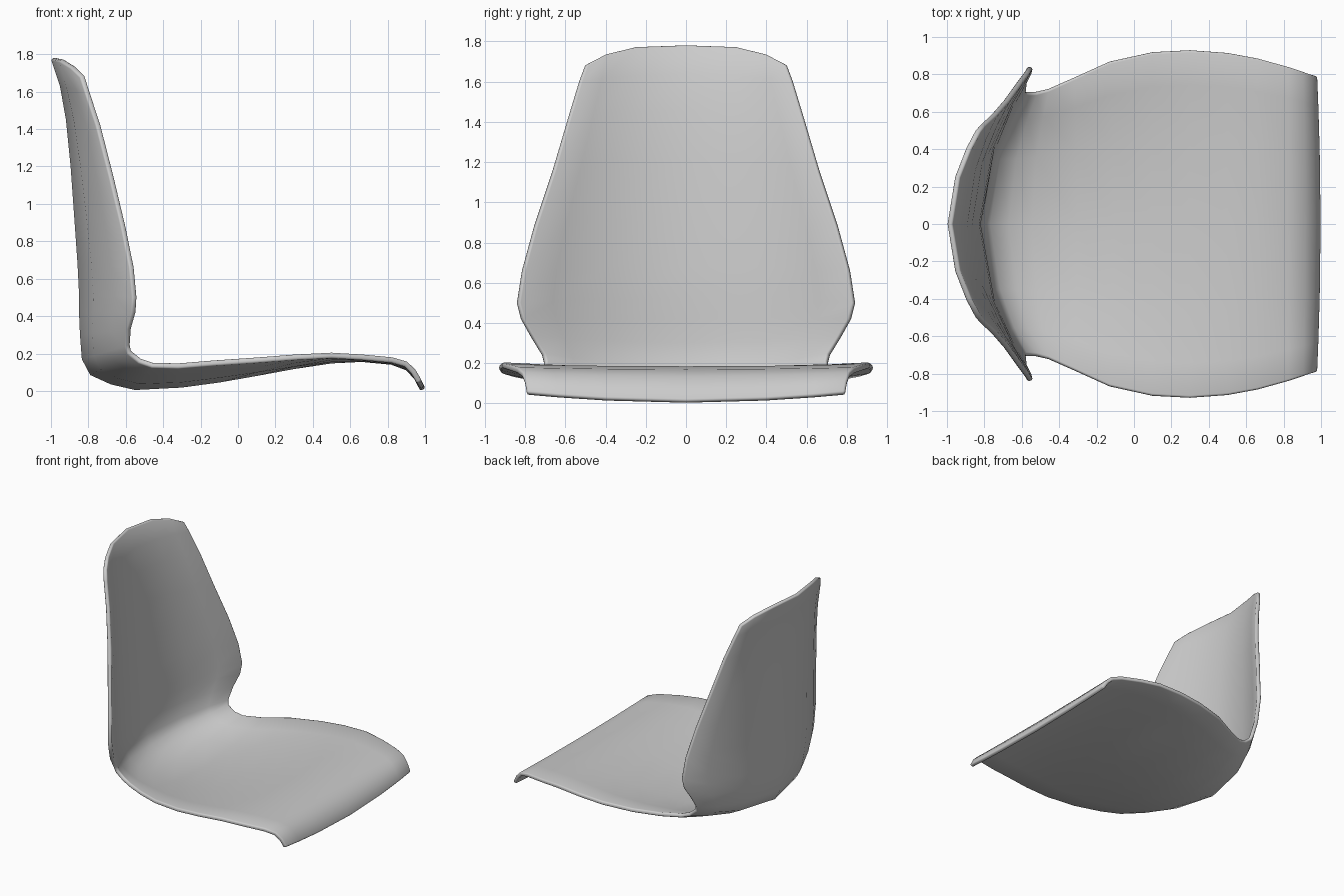
import bpy

# Stations from front lip to top of back:
# centre x, centre z, edge x, edge z, half width
STATIONS = [
    (.975, .00, .957, .04, .79),
    (.945, .06, .925, .095, .80),
    (.90, .11, .89, .13, .815),
    (.82, .14, .82, .15, .84),
    (.66, .155, .66, .165, .885),
    (.50, .147, .50, .175, .915),
    (.30, .117, .30, .165, .93),
    (.10, .08, .10, .15, .92),
    (-.10, .045, -.13, .135, .87),
    (-.30, .018, -.32, .12, .785),
    (-.55, .005, -.46, .125, .725),
    (-.68, .035, -.53, .15, .71),
    (-.79, .085, -.59, .20, .71),
    (-.835, .17, -.60, .24, .72),
    (-.845, .30, -.595, .33, .775),
    (-.85, .42, -.57, .42, .825),
    (-.85, .52, -.565, .50, .845),
    (-.858, .68, -.58, .66, .82),
    (-.875, .92, -.625, .88, .76),
    (-.895, 1.20, -.69, 1.15, .67),
    (-.92, 1.45, -.76, 1.42, .59),
    (-.952, 1.63, -.82, 1.60, .535),
    (-1.0, 1.775, -.845, 1.68, .505),
]
COLUMNS = [-1, -.8, -.5, 0, .5, .8, 1]
THICKNESS = .03

# Outer surface of the shell, dished across each station
verts, faces = [], []
for i, (cx, cz, ex, ez, w) in enumerate(STATIONS):
    z_power = 3.5 if i == len(STATIONS) - 1 else 1.9   # flat-topped back
    for t in COLUMNS:
        fx, fz = abs(t) ** 1.9, abs(t) ** z_power
        verts.append((cx + (ex - cx) * fx, w * t, cz + (ez - cz) * fz))
n = len(COLUMNS)
for i in range(len(STATIONS) - 1):
    for j in range(n - 1):
        a = i * n + j
        faces.append((a, a + 1, a + n + 1, a + n))

mesh = bpy.data.meshes.new("seat_shell")
mesh.from_pydata(verts, [], faces)
shell = bpy.data.objects.new("seat_shell", mesh)
bpy.context.collection.objects.link(shell)

# Thickness towards the sitter, with a softened rim
solid = shell.modifiers.new("thickness", 'SOLIDIFY')
solid.thickness = THICKNESS
solid.offset = 1
bevel = shell.modifiers.new("soft_rim", 'BEVEL')
bevel.width = .01
bevel.segments = 2
bevel.limit_method = 'ANGLE'
bevel.angle_limit = 1.05

for p in mesh.polygons:
    p.use_smooth = True
